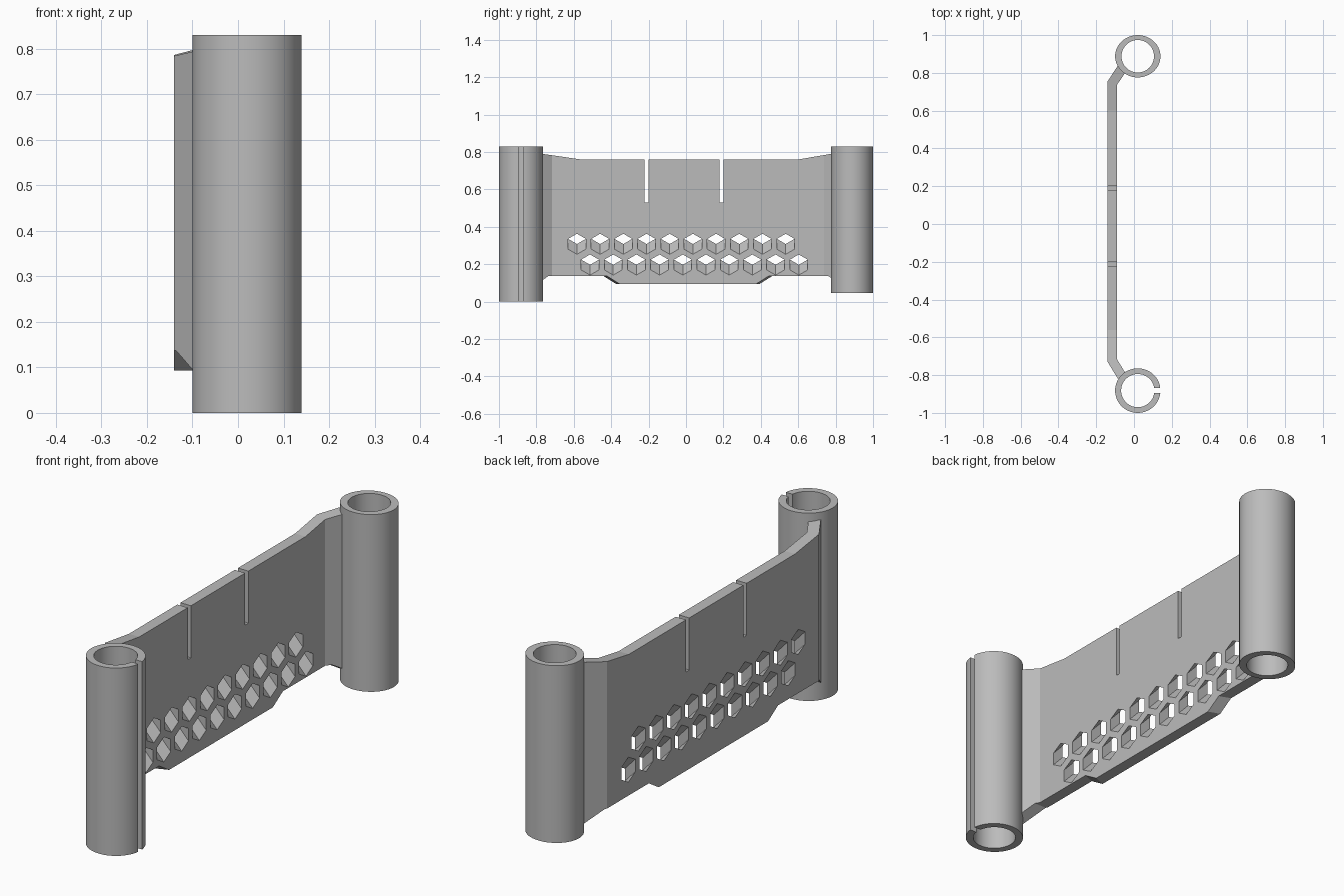
import bpy, bmesh
from math import pi, sin, cos, asin, radians

cube = bpy.data.objects.get("Cube")
if cube:
    bpy.data.objects.remove(cube, do_unlink=True)

grey = bpy.data.materials.new("plain grey")
grey.use_nodes = True
COLOUR = (0.5, 0.5, 0.5, 1)
grey.diffuse_color = COLOUR
grey.node_tree.nodes["Principled BSDF"].inputs["Base Color"].default_value = COLOUR


def make_object(name, bm):
    bmesh.ops.recalc_face_normals(bm, faces=bm.faces)
    mesh = bpy.data.meshes.new(name)
    bm.to_mesh(mesh)
    bm.free()
    mesh.materials.append(grey)
    obj = bpy.data.objects.new(name, mesh)
    bpy.context.collection.objects.link(obj)
    return obj


def add_prism(bm, start, end):
    """Solid between two matching outlines of 3D points."""
    a = [bm.verts.new(p) for p in start]
    b = [bm.verts.new(p) for p in end]
    bm.faces.new(a)
    bm.faces.new(b[::-1])
    for i in range(len(a)):
        j = (i + 1) % len(a)
        bm.faces.new((a[i], a[j], b[j], b[i]))


def cut(target, tool, operation):
    mod = target.modifiers.new("cut", "BOOLEAN")
    mod.operation = operation
    mod.solver = "EXACT"
    mod.object = tool
    bpy.context.view_layer.update()
    graph = bpy.context.evaluated_depsgraph_get()
    mesh = bpy.data.meshes.new_from_object(target.evaluated_get(graph))
    target.modifiers.clear()
    target.data = mesh
    bpy.data.objects.remove(tool, do_unlink=True)


def tube(name, cx, cy, rx, ry, bore, z0, z1, slit=0.0, steps=64):
    """Upright tube, optionally with a parallel-sided slit towards +x."""
    bm = bmesh.new()
    gap_out, gap_in = asin(slit / rx), asin(slit / bore)
    columns = []
    for i in range(steps + 1 if slit else steps):
        t = i / steps
        o = gap_out + t * (2 * pi - 2 * gap_out)
        n = gap_in + t * (2 * pi - 2 * gap_in)
        outer = (cx + rx * cos(o), cy + ry * sin(o))
        inner = (cx + bore * cos(n), cy + bore * sin(n))
        columns.append([bm.verts.new((*p, z)) for p, z in
                        ((outer, z0), (outer, z1), (inner, z1), (inner, z0))])
    pairs = list(zip(columns, columns[1:]))
    if slit:
        bm.faces.new(columns[0])
        bm.faces.new(columns[-1][::-1])
    else:
        pairs.append((columns[-1], columns[0]))
    for a, b in pairs:
        for k in range(4):
            m = (k + 1) % 4
            bm.faces.new((a[k], b[k], b[m], a[m]))
    obj = make_object(name, bm)
    bpy.ops.object.select_all(action="DESELECT")
    obj.select_set(True)
    bpy.context.view_layer.objects.active = obj
    bpy.ops.object.shade_smooth_by_angle(angle=radians(30))


# End tubes
tube("front_split_tube", 0.02, -0.882, 0.12, 0.118, 0.088, 0, 0.83, slit=0.0135)
tube("back_tube", 0.02, 0.888, 0.12, 0.112, 0.086, 0.047, 0.83)

# Web panel: plan outline with angled ends that meet the tubes
BACK, FACE = -0.141, -0.09
plan = [(BACK, -0.727), (-0.085, -0.82), (-0.045, -0.79), (FACE, -0.716),
        (FACE, 0.737), (-0.047, 0.80), (-0.078, 0.85), (BACK, 0.753)]
bm = bmesh.new()
add_prism(bm, [(x, y, 0) for x, y in plan], [(x, y, 0.9) for x, y in plan])
panel = make_object("web_panel", bm)


# Side outline: flared top corners, stepped lower tab with slanted shoulders
def side_outline(x, inset):
    pts = [(-0.86, 0.803), (-0.56, 0.76), (0.60, 0.76), (0.88, 0.808),
           (0.88, 0.06), (0.76, 0.137), (0.46 - inset, 0.137),
           (0.39 - inset, 0.093), (-0.37 + inset, 0.093),
           (-0.44 + inset, 0.137), (-0.735, 0.137), (-0.86, 0.05)]
    return [(x, y, z) for y, z in pts]


bm = bmesh.new()
add_prism(bm, side_outline(BACK - 0.05, -0.02), side_outline(FACE + 0.1, 0.055))
cut(panel, make_object("side_cutter", bm), "INTERSECT")

# Two narrow slots in the top edge
bm = bmesh.new()
for y in (-0.211, 0.19):
    corners = [(y - 0.011, 0.53), (y + 0.011, 0.53), (y + 0.011, 0.9), (y - 0.011, 0.9)]
    add_prism(bm, [(BACK - 0.05, *c) for c in corners],
              [(FACE + 0.05, *c) for c in corners])
cut(panel, make_object("slot_cutter", bm), "DIFFERENCE")

# Two rows of hexagonal holes, rising towards the back of the panel
R = 0.055
SLOPE = R / (FACE - BACK)


def hexagon(x, y, z):
    z += (FACE - x) * SLOPE
    return [(x, y + R * sin(k * pi / 3), z + R * cos(k * pi / 3)) for k in range(6)]


bm = bmesh.new()
for first, z in ((-0.583, 0.308), (-0.513, 0.197)):
    for i in range(10):
        y = first + i * 0.124
        add_prism(bm, hexagon(BACK - 0.005, y, z), hexagon(FACE + 0.005, y, z))
cut(panel, make_object("hole_cutter", bm), "DIFFERENCE")
